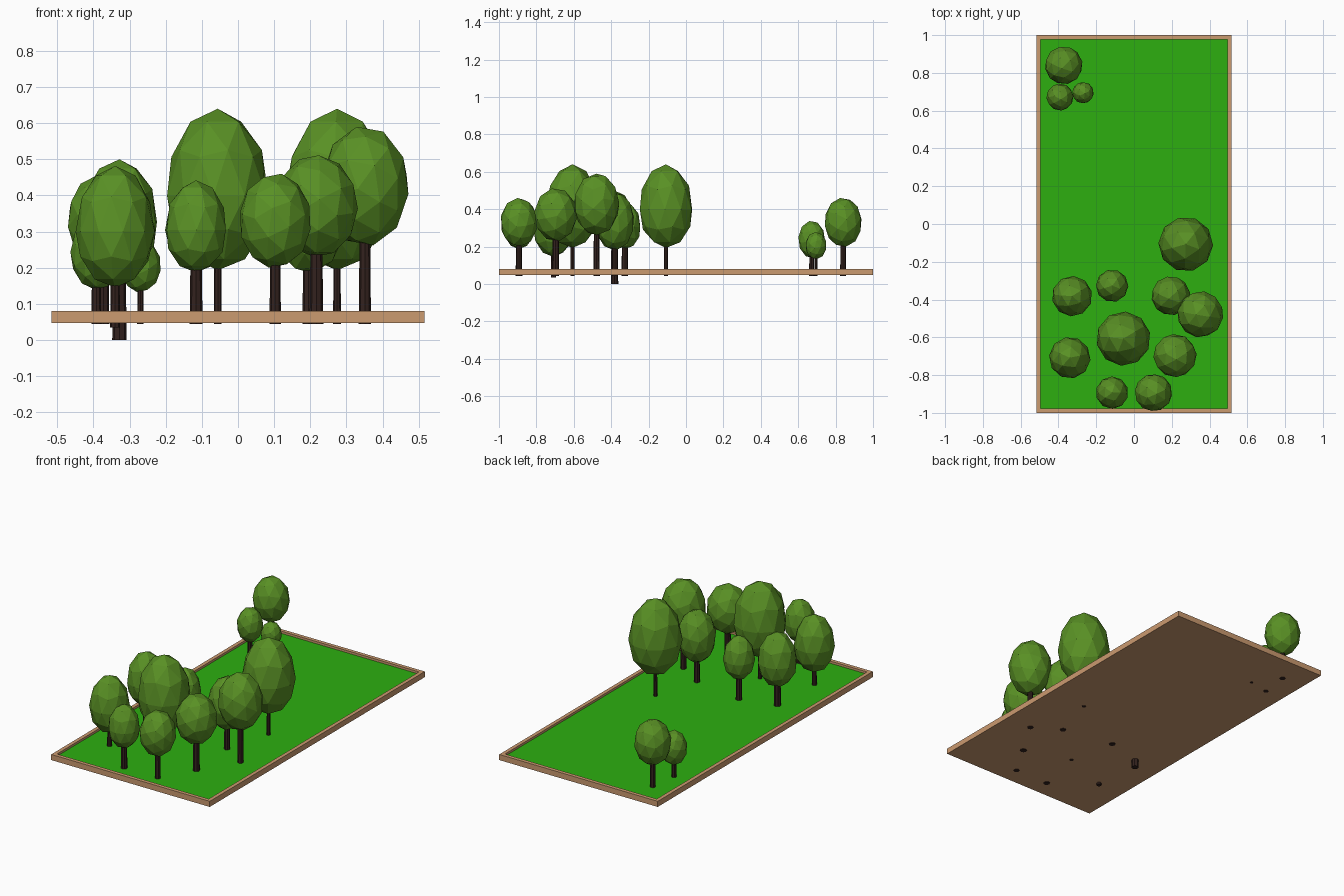
import bpy, bmesh, math
from mathutils import Matrix

if "Cube" in bpy.data.objects:
    bpy.data.objects.remove(bpy.data.objects["Cube"])


def material(name, rgb):
    m = bpy.data.materials.new(name)
    m.diffuse_color = (*rgb, 1)
    m.use_nodes = True
    m.node_tree.nodes["Principled BSDF"].inputs["Base Color"].default_value = m.diffuse_color
    return m


WOOD = material("light wood", (0.60, 0.325, 0.16))
GRASS = material("grass green", (0.026, 0.43, 0.005))
LEAF = material("leaf green", (0.10, 0.28, 0.018))
BARK = material("dark bark", (0.034, 0.016, 0.013))


def finish(bm, name, *mats):
    me = bpy.data.meshes.new(name)
    bm.to_mesh(me)
    bm.free()
    for m in mats:
        me.materials.append(m)
    ob = bpy.data.objects.new(name, me)
    bpy.context.collection.objects.link(ob)
    return ob


# Tray: wooden box with a recessed grass floor
bm = bmesh.new()
bmesh.ops.create_cube(bm, size=1, matrix=Matrix.Translation((0, 0, 0.0635))
                      @ Matrix.Diagonal((1.032, 2.0, 0.033, 1)))
bm.normal_update()
top = max(bm.faces, key=lambda f: f.normal.z)
bmesh.ops.inset_region(bm, faces=[top], thickness=0.031)
ext = bmesh.ops.extrude_discrete_faces(bm, faces=[top])["faces"][0]
for v in ext.verts:
    v.co.z = 0.067
ext.material_index = 1
finish(bm, "garden_tray", WOOD, GRASS)


def trunk(name, x, y, z0, z1, r):
    bm = bmesh.new()
    bmesh.ops.create_cone(bm, cap_ends=True, segments=8, radius1=r, radius2=r * 0.85,
                          depth=z1 - z0,
                          matrix=Matrix.Translation((x, y, (z0 + z1) / 2)))
    finish(bm, name, BARK)


def crown(name, x, y, z0, z1, r, pointed, turn):
    # low-poly ball stretched to its height; pointed ones are egg shaped
    bm = bmesh.new()
    rot = Matrix.Rotation(turn, 4, 'Z')
    if not pointed:
        rot = rot @ Matrix.Rotation(math.radians(25), 4, 'X')
    bmesh.ops.create_icosphere(bm, subdivisions=2, radius=1, matrix=rot)
    hi = max(v.co.z for v in bm.verts)
    lo = min(v.co.z for v in bm.verts)
    zc = z0 + (z1 - z0) * (0.46 if pointed else 0.5)
    for v in bm.verts:
        t = v.co.z
        z = zc + (t / hi * (z1 - zc) if t > 0 else -t / lo * (zc - z0) * -1 * -1)
        v.co = (x + v.co.x * r, y + v.co.y * r, z)
    finish(bm, name, LEAF)


# x, y, crown bottom, crown top, crown radius, trunk radius, trunk bottom, pointed
TREES = [
    (0.274, -0.107, 0.193, 0.640, 0.145, 0.011, 0.044, True),
    (-0.056, -0.607, 0.193, 0.640, 0.144, 0.011, 0.044, True),
    (0.351, -0.478, 0.262, 0.590, 0.123, 0.017, 0.044, False),
    (0.195, -0.380, 0.185, 0.490, 0.104, 0.017, 0.044, False),
    (0.217, -0.697, 0.230, 0.511, 0.115, 0.019, 0.044, False),
    (0.103, -0.893, 0.200, 0.460, 0.100, 0.016, 0.044, False),
    (-0.116, -0.893, 0.187, 0.442, 0.086, 0.018, 0.044, True),
    (-0.116, -0.327, 0.187, 0.442, 0.086, 0.018, 0.044, True),
    (-0.328, -0.382, 0.180, 0.500, 0.107, 0.020, 0.0, True),
    (-0.340, -0.708, 0.145, 0.482, 0.110, 0.014, 0.034, True),
    (-0.372, 0.840, 0.200, 0.460, 0.101, 0.016, 0.044, False),
    (-0.392, 0.672, 0.140, 0.337, 0.072, 0.014, 0.044, False),
    (-0.270, 0.695, 0.133, 0.278, 0.057, 0.009, 0.044, False),
]
for i, (x, y, z0, z1, r, tr, tb, pointed) in enumerate(TREES, 1):
    trunk(f"tree_trunk_{i}", x, y, tb, z0 + 0.05, tr)
    crown(f"tree_crown_{i}", x, y, z0, z1, r, pointed, i * 0.9)
